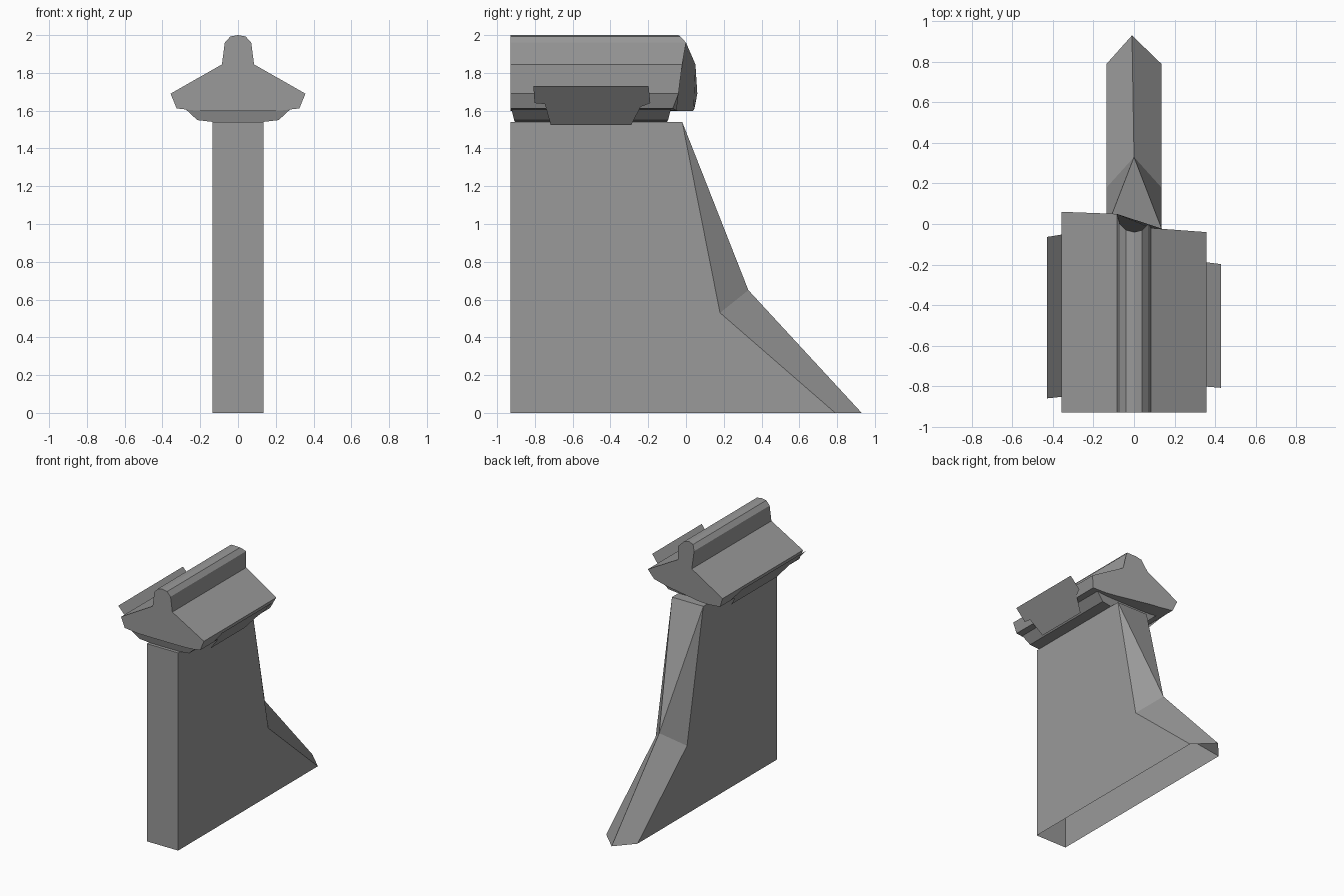
import bpy

cube = bpy.data.objects.get("Cube")
if cube:
    bpy.data.objects.remove(cube)

grey = bpy.data.materials.new("stone_grey")
grey.use_nodes = True
colour = (0.32, 0.32, 0.32, 1)
grey.diffuse_color = colour
grey.node_tree.nodes["Principled BSDF"].inputs["Base Color"].default_value = colour


def make(name, verts, faces):
    mesh = bpy.data.meshes.new(name)
    mesh.from_pydata(verts, [], faces)
    mesh.materials.append(grey)
    obj = bpy.data.objects.new(name, mesh)
    bpy.context.collection.objects.link(obj)
    return obj


def loft(name, profile, front, back):
    """Extrude an (x, z) profile along y, with its own y for each end point."""
    n = len(profile)
    verts = [(x, y, z) for (x, z), y in zip(profile, front)]
    verts += [(x, y, z) for (x, z), y in zip(profile, back)]
    faces = [(i, i + n, (i + 1) % n + n, (i + 1) % n) for i in range(n)]
    faces += [tuple(range(n)), tuple(reversed(range(n, 2 * n)))]
    return make(name, verts, faces)


# Wall: two flat sides joined by a ridged, sloping back; open underneath
side = [(-0.93, 0), (-0.93, 1.54), (-0.02, 1.54), (0.18, 0.53), (0.79, 0)]
n = len(side)
verts = [(s * 0.135, y, z) for s in (-1, 1) for y, z in side]
verts += [(0, 0.33, 0.65), (-0.01, 0.93, 0)]
ridge, tip = 2 * n, 2 * n + 1
faces = [
    (4, 3, 2, 1, 0), (5, 6, 7, 8, 9),
    (0, 1, 6, 5), (1, 2, 7, 6),
    (2, ridge, 7), (2, 3, ridge), (7, ridge, 8),
    (3, 4, tip, ridge), (8, ridge, tip, 9),
]
make("wall", verts, faces)

# Coping: gabled cap with a rounded spine and a skewed, broken back end
half = [(0.13, 1.598), (0.22, 1.6), (0.325, 1.612), (0.357, 1.69), (0.085, 1.845),
        (0.07, 1.96), (0.04, 1.993)]
profile = half + [(0, 2.0)] + [(-x, z) for x, z in reversed(half)]
back = [-0.03, -0.05, -0.07, -0.04, -0.02, 0.0, -0.03, -0.04,
        -0.03, 0.0, 0.05, 0.06, 0.045, 0.04, 0.03]
loft("coping", profile, [-0.93] * len(profile), back)

# Bed: shallow tapered slab between wall and coping
lower = [(0.13, 1.54), (0.215, 1.55), (0.28, 1.61)]
profile = lower + [(-x, z) for x, z in reversed(lower)]
inset = [0.02, 0.015, 0]
inset += inset[::-1]
loft("bed", profile, [-0.925 + d for d in inset], [-0.08 - d for d in inset])

# Eave plates: thin notched sheets leaning outwards along each eave
outline = [(-1, 1.73), (1, 1.73), (1.03, 1.64), (0.86, 1.62), (0.7, 1.525),
           (-0.7, 1.525), (-0.8, 1.635), (-0.98, 1.64)]


def eave_plate(name, sign, centre, half_length):
    verts = [(sign * (0.26 + (z - 1.525) * 0.83), centre + t * half_length, z)
             for t, z in outline]
    order = range(len(outline)) if sign < 0 else reversed(range(len(outline)))
    return make(name, verts, [tuple(order)])


eave_plate("left_eave_plate", 1, -0.503, 0.305)
eave_plate("right_eave_plate", -1, -0.462, 0.398)
